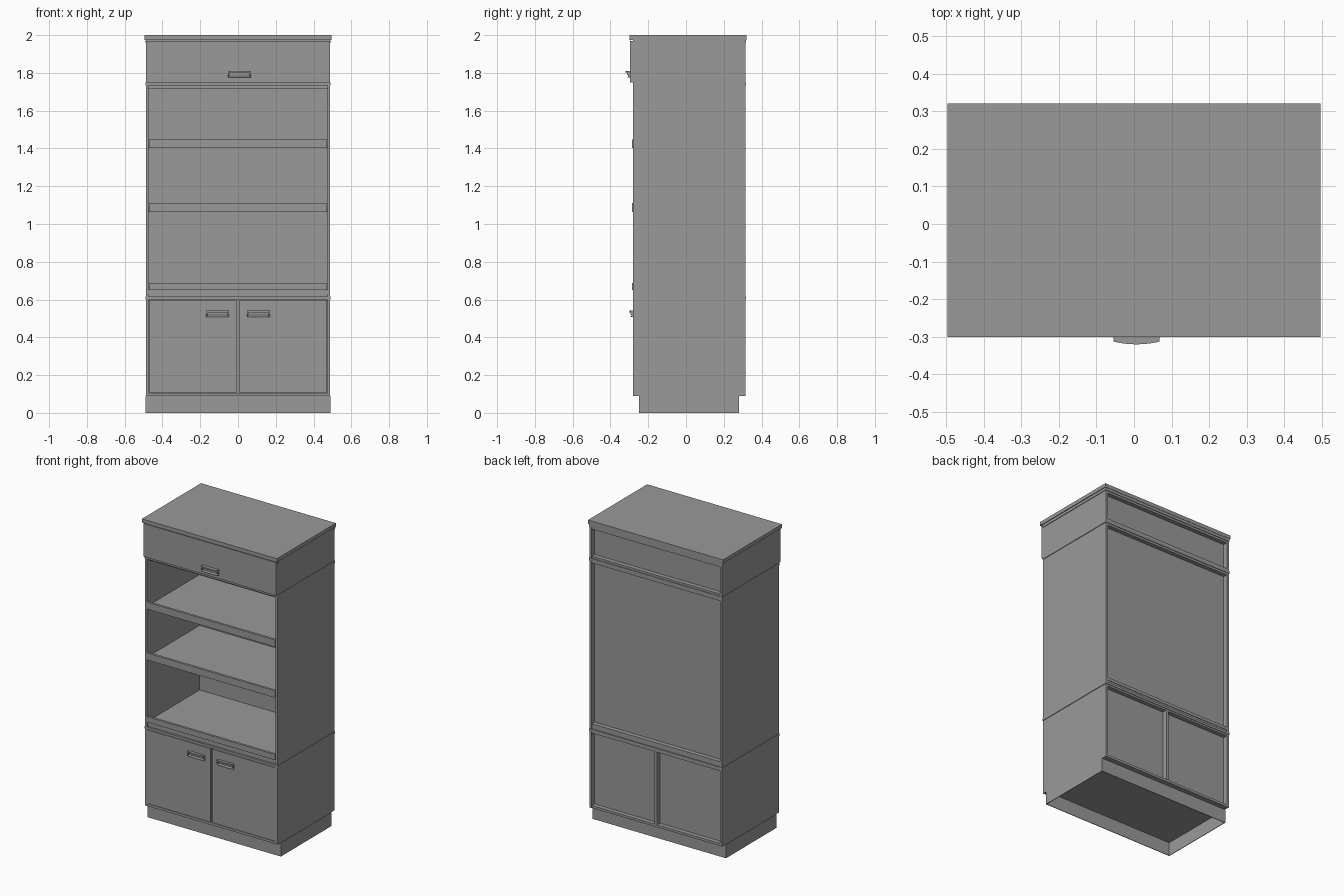
import bpy, bmesh, math

if "Cube" in bpy.data.objects:
    bpy.data.objects.remove(bpy.data.objects["Cube"])

W = 0.487            # half width of the carcass
F, B = -0.28, 0.316  # front and back of the carcass
T = 0.014            # board thickness
BACK = 0.285         # outer face of the recessed back panels

# dark grey finish
grey = bpy.data.materials.new("dark_grey")
grey.diffuse_color = (0.32, 0.32, 0.32, 1)
grey.use_nodes = True
grey.node_tree.nodes["Principled BSDF"].inputs["Base Color"].default_value = grey.diffuse_color


def finish(name, bm):
    bmesh.ops.recalc_face_normals(bm, faces=bm.faces)
    mesh = bpy.data.meshes.new(name)
    bm.to_mesh(mesh)
    bm.free()
    mesh.materials.append(grey)
    ob = bpy.data.objects.new(name, mesh)
    bpy.context.collection.objects.link(ob)
    return ob


def box(name, x0, x1, y0, y1, z0, z1):
    bm = bmesh.new()
    bmesh.ops.create_cube(bm, size=1)
    for v in bm.verts:
        v.co = ((x0 + x1) / 2 + v.co.x * (x1 - x0),
                (y0 + y1) / 2 + v.co.y * (y1 - y0),
                (z0 + z1) / 2 + v.co.z * (z1 - z0))
    return finish(name, bm)


def bowed_block(name, cx, half, y, ends, bow, z0, z1, inset=0.0, depth=0.0):
    """Block whose front bows outward; optionally recessed like a tray."""
    n = 12
    pts = [(cx - half, y)]
    for i in range(n + 1):
        t = 2 * i / n - 1
        pts.append((cx + half * t, y - ends - bow * (1 - t * t)))
    pts.append((cx + half, y))
    bm = bmesh.new()
    base = bm.faces.new([bm.verts.new((px, py, z0)) for px, py in pts])
    ext = bmesh.ops.extrude_face_region(bm, geom=[base])
    for v in ext["geom"]:
        if isinstance(v, bmesh.types.BMVert):
            v.co.z = z1
    bmesh.ops.recalc_face_normals(bm, faces=bm.faces)
    if inset:
        front = [f for f in bm.faces if f.normal.y < -0.8]
        bmesh.ops.inset_region(bm, faces=front, thickness=inset)
        bmesh.ops.translate(bm, vec=(0, depth, 0),
                            verts=list({v for f in front for v in f.verts}))
    return finish(name, bm)


def handle(name, cx, y, z0, z1, ends, bow):
    # recessed grip plate with a projecting bowed hood along its top
    bowed_block(name + "_plate", cx, 0.061, y, ends * 0.65, bow * 0.65,
                z0, z1 - 0.001, 0.009, 0.007)
    bowed_block(name + "_hood", cx, 0.061, y, ends, bow, z1 - 0.009, z1)
    for s in (-1, 1):
        x = cx + s * 0.0565
        box(name + "_cheek", x - 0.0045, x + 0.0045, y - ends, y,
            z0 + 0.014, z1 - 0.008)


# hollow thin-walled plinth
for s in (-1, 1):
    box("plinth_side", *sorted((s * 0.49, s * 0.486)), -0.25, 0.28, 0, 0.09)
for y in (-0.25, 0.276):
    box("plinth_rail", -0.486, 0.486, y, y + 0.004, 0, 0.09)

# carcass side panels and recessed backs for the three modules
for part, z0, z1 in (("lower", 0.09, 0.60), ("middle", 0.615, 1.732),
                     ("upper", 1.75, 1.957)):
    for s in (-1, 1):
        box(part + "_side", *sorted((s * W, s * (W - T))), F, B, z0, z1)
    box(part + "_back", -W + T, W - T, BACK - 0.012, BACK, z0, z1)

# horizontal boards inside the modules
for name, z0, z1, y0 in (("lower_floor", 0.09, 0.106, F),
                         ("lower_ceiling", 0.588, 0.60, F + 0.017),
                         ("middle_floor", 0.63, 0.65, F + 0.006),
                         ("middle_ceiling", 1.718, 1.732, F + 0.017),
                         ("upper_floor", 1.75, 1.764, F),
                         ("upper_ceiling", 1.943, 1.957, F)):
    box(name, -W + T, W - T, y0, B - 0.002, z0, z1)

# slightly proud spacer boards between the modules
for z0, z1 in ((0.60, 0.615), (1.732, 1.75), (1.957, 1.976)):
    box("spacer_board", -0.491, 0.491, F - 0.001, 0.318, z0, z1)
box("middle_base_rail", -W + T, W - T, F + 0.012, B - 0.005, 0.615, 0.63)

# top slab
box("top_slab", -0.496, 0.496, -0.30, 0.32, 1.975, 2.0)

# shelves with raised front lips
for z0, z1 in ((0.65, 0.687), (1.064, 1.11), (1.402, 1.448)):
    if z0 > 1:
        box("shelf", -W + T, W - T, F + 0.008, BACK - 0.012, z0, z0 + 0.015)
    box("shelf_lip", -0.471, 0.471, F - 0.006, F + 0.010, z0, z1)

# centre divider, doors and door handles
box("lower_divider", -0.009, 0.009, F + 0.012, B, 0.106, 0.588)
for s in (-1, 1):
    box("door", *sorted((s * 0.007, s * (W - T - 0.002))), F - 0.001, F + 0.016,
        0.109, 0.597)
    handle("door_handle", s * 0.108, F - 0.001, 0.508, 0.541, 0.013, 0.006)

# overlay drawer front and handle
box("drawer_front", -W, W, -0.296, F, 1.75, 1.970)
handle("drawer_handle", 0.007, -0.296, 1.775, 1.811, 0.017, 0.007)
